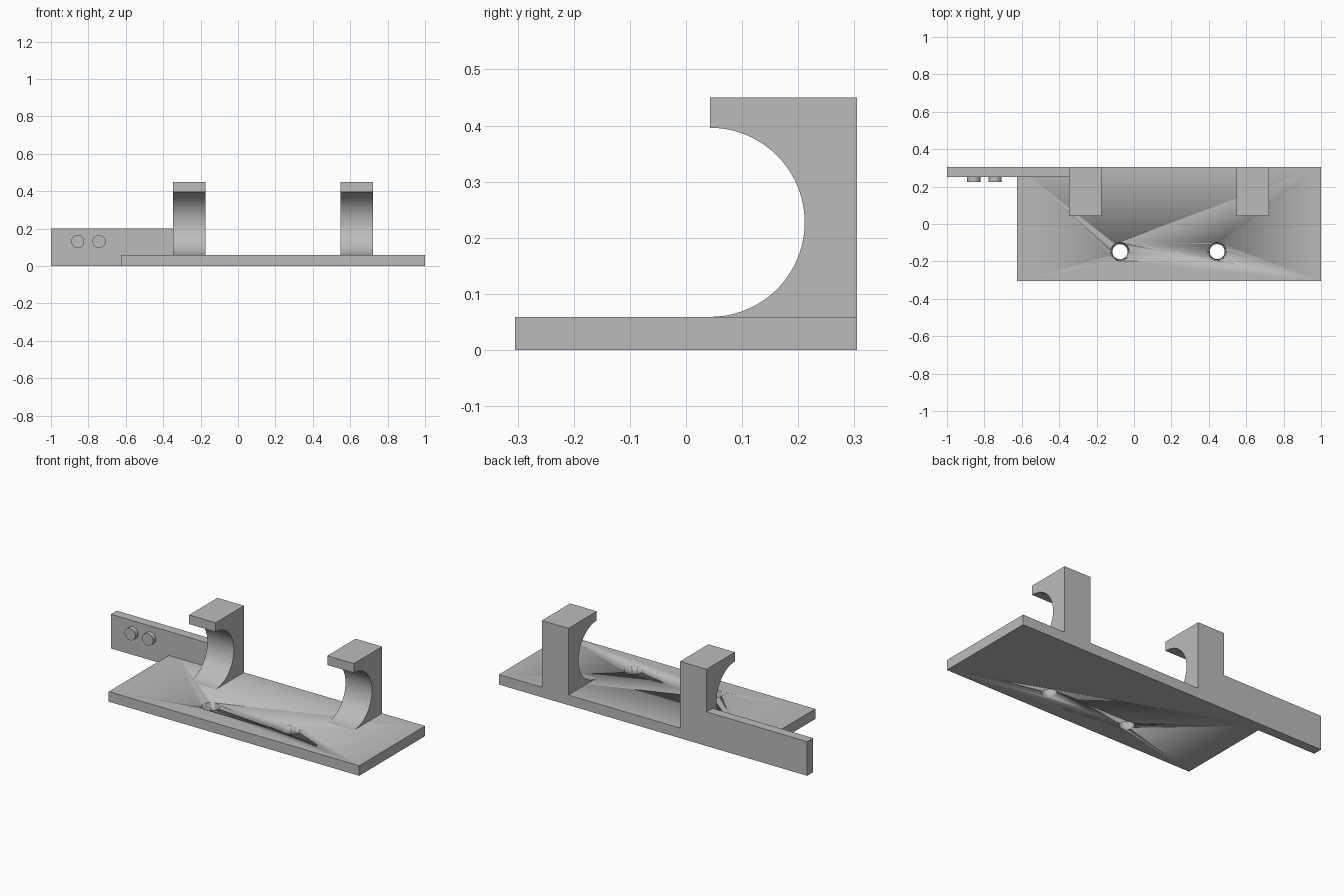
import bpy, bmesh, math
from mathutils import Matrix, Vector

if "Cube" in bpy.data.objects:
    bpy.data.objects.remove(bpy.data.objects["Cube"])

grey = bpy.data.materials.new("plain grey")
grey.diffuse_color = (0.5, 0.5, 0.5, 1)
grey.use_nodes = True
grey.node_tree.nodes["Principled BSDF"].inputs["Base Color"].default_value = grey.diffuse_color

BASE_Z = 0.059
BACK_Y = 0.305


def finish(name, bm, smooth=True):
    bmesh.ops.recalc_face_normals(bm, faces=bm.faces)
    mesh = bpy.data.meshes.new(name)
    bm.to_mesh(mesh)
    bm.free()
    mesh.materials.append(grey)
    ob = bpy.data.objects.new(name, mesh)
    bpy.context.collection.objects.link(ob)
    if smooth:
        bpy.ops.object.select_all(action='DESELECT')
        ob.select_set(True)
        bpy.context.view_layer.objects.active = ob
        bpy.ops.object.shade_smooth_by_angle(angle=math.radians(30))
    return ob


def extrude(name, points, offset):
    """Solid from a flat outline pushed along offset."""
    bm = bmesh.new()
    face = bm.faces.new([bm.verts.new(p) for p in points])
    new = bmesh.ops.extrude_face_region(bm, geom=[face], use_keep_orig=True)["geom"]
    verts = [v for v in new if isinstance(v, bmesh.types.BMVert)]
    bmesh.ops.translate(bm, verts=verts, vec=Vector(offset))
    return finish(name, bm)


def cone(name, r1, r2, depth, matrix):
    bm = bmesh.new()
    bmesh.ops.create_cone(bm, cap_ends=True, segments=48, radius1=r1, radius2=r2,
                          depth=depth, matrix=matrix)
    return finish(name, bm)


# Base plate with two tapered screw holes
plate = extrude("base_plate", [(-0.625, -BACK_Y, 0), (1, -BACK_Y, 0),
                               (1, BACK_Y, 0), (-0.625, BACK_Y, 0)], (0, 0, BASE_Z))
for x in (-0.075, 0.445):
    # cutter runs slightly past both faces while keeping the taper
    cutter = cone("hole_cutter", 0.038, 0.052, BASE_Z * 1.4,
                  Matrix.Translation((x, -0.148, BASE_Z / 2)))
    cutter.hide_render = True
    cutter.hide_set(True)
    mod = plate.modifiers.new("screw_hole", 'BOOLEAN')
    mod.operation = 'DIFFERENCE'
    mod.solver = 'EXACT'
    mod.object = cutter

# Hook brackets with a half-round cradle
FRONT_Y, RADIUS = 0.043, 0.1685
profile = [(FRONT_Y, 0.45), (BACK_Y, 0.45), (BACK_Y, BASE_Z)]
for i in range(49):
    a = -math.pi / 2 + math.pi * i / 48
    profile.append((FRONT_Y + RADIUS * math.cos(a),
                    BASE_Z + RADIUS + RADIUS * math.sin(a)))
for side, x in (("left", -0.347), ("right", 0.549)):
    extrude(side + "_hook", [(x, y, z) for y, z in profile], (0.172, 0, 0))

# Side arm, stepped to rest on the plate
arm = [(-1, 0), (-0.625, 0), (-0.625, BASE_Z), (-0.347, BASE_Z), (-0.347, 0.2), (-1, 0.2)]
extrude("side_arm", [(x, 0.25, z) for x, z in arm], (0, BACK_Y - 0.25, 0))

# Pegs on the arm
for i, x in enumerate((-0.857, -0.743)):
    cone(f"peg_{i + 1}", 0.035, 0.035, 0.027,
         Matrix.Translation((x, 0.2375, 0.131)) @ Matrix.Rotation(math.pi / 2, 4, 'X'))
